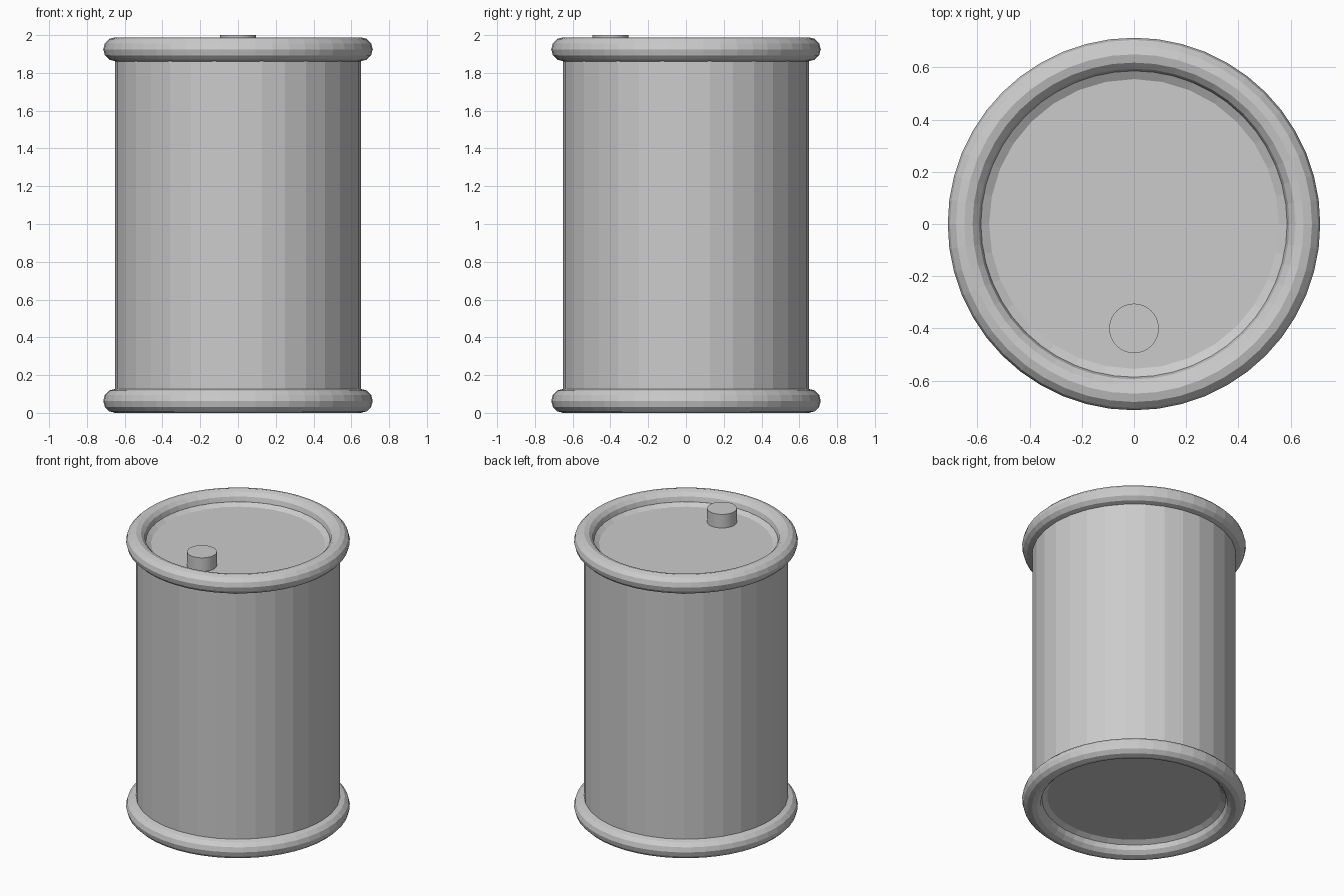
import bpy, bmesh
from math import cos, sin, tau

if "Cube" in bpy.data.objects:
    bpy.data.objects.remove(bpy.data.objects["Cube"])

BODY_R, TUBE_R = 0.65, 0.0635


def drum_body(name, rings, segments):
    """Closed lathe: stacked rings (radius, z) with capped ends."""
    bm = bmesh.new()
    loops = [[bm.verts.new((r * cos(tau * i / segments), r * sin(tau * i / segments), z))
              for i in range(segments)] for r, z in rings]
    for low, high in zip(loops, loops[1:]):
        for i in range(segments):
            j = (i + 1) % segments
            bm.faces.new((low[i], low[j], high[j], high[i]))
    bm.faces.new(loops[0][::-1])
    bm.faces.new(loops[-1])
    mesh = bpy.data.meshes.new(name)
    bm.to_mesh(mesh)
    bm.free()
    obj = bpy.data.objects.new(name, mesh)
    bpy.context.collection.objects.link(obj)
    return obj


# Faceted drum wall with slightly dished lid and base
half = [(BODY_R, 0.064), (0.59, 0.064), (0.555, 0.085)]
rings = half[::-1] + [(r, 1.988 - z + 0.001) for r, z in half]
drum_body("drum_body", rings, 32)

# Rolled rims at both ends
for name, z in (("bottom_rim", TUBE_R), ("top_rim", 1.925)):
    bpy.ops.mesh.primitive_torus_add(major_radius=BODY_R, minor_radius=TUBE_R,
                                     major_segments=48, minor_segments=12,
                                     location=(0, 0, z))
    bpy.context.object.name = name

# Filler plug near the front of the lid
bpy.ops.mesh.primitive_cylinder_add(vertices=32, radius=0.095, depth=0.12,
                                    location=(0, -0.4, 1.94))
bpy.context.object.name = "filler_plug"
